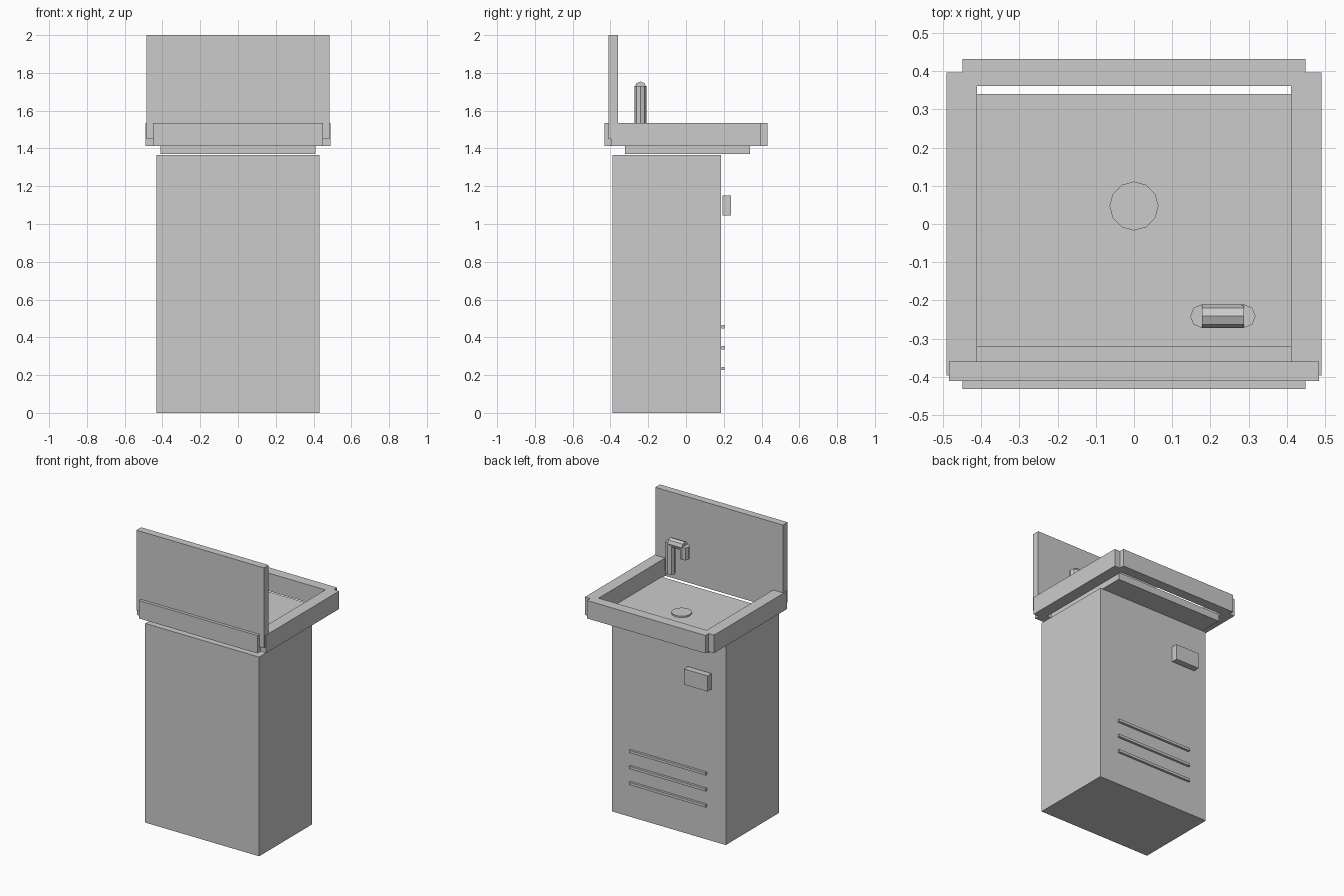
import bpy
import math

if "Cube" in bpy.data.objects:
    bpy.data.objects.remove(bpy.data.objects["Cube"])


def box(name, x, y, z):
    """Box from (min, max) ranges on each axis."""
    bpy.ops.mesh.primitive_cube_add(size=1, location=[sum(r) / 2 for r in (x, y, z)])
    ob = bpy.context.object
    ob.name = name
    ob.scale = [r[1] - r[0] for r in (x, y, z)]
    bpy.ops.object.transform_apply(location=False, rotation=False, scale=True)
    return ob


def tube(name, radius, length, location, sides=8, rotation=(0, 0, 0)):
    bpy.ops.mesh.primitive_cylinder_add(vertices=sides, radius=radius, depth=length,
                                        location=location, rotation=rotation)
    bpy.context.object.name = name


# Cabinet body
box("cabinet", (-0.432, 0.432), (-0.388, 0.186), (0, 1.366))

# Basin floor and drain
box("basin_floor", (-0.41, 0.41), (-0.322, 0.34), (1.37, 1.42))
tube("drain", 0.064, 0.014, (0, 0.047, 1.423), sides=12)

# Basin rim: two side bars and two cross bars
for side, s in (("right", 1), ("left", -1)):
    box("rim_" + side, sorted((s * 0.41, s * 0.49)), (-0.396, 0.396), (1.412, 1.535))
for end, s in (("near", -1), ("far", 1)):
    box("rim_" + end, (-0.449, 0.449), sorted((s * 0.361, s * 0.431)), (1.412, 1.535))

# Splash panel
box("splash_panel", (-0.484, 0.484), (-0.41, -0.359), (1.45, 2.0))

# Tap: post, spout and nozzle
tube("tap_post", 0.031, 0.22, (0.287, -0.241, 1.62))
tube("tap_spout", 0.031, 0.109, (0.2325, -0.241, 1.723), rotation=(0, math.pi / 2, 0))
tube("tap_nozzle", 0.031, 0.085, (0.178, -0.241, 1.6825))

# Dispenser box and vent slats on the +y face
box("dispenser_box", (-0.33, -0.15), (0.194, 0.237), (1.045, 1.152))
for i in range(3):
    z = 0.235 + 0.11 * i
    box(f"vent_slat_{i + 1}", (-0.29, 0.29), (0.187, 0.203), (z - 0.009, z + 0.009))
